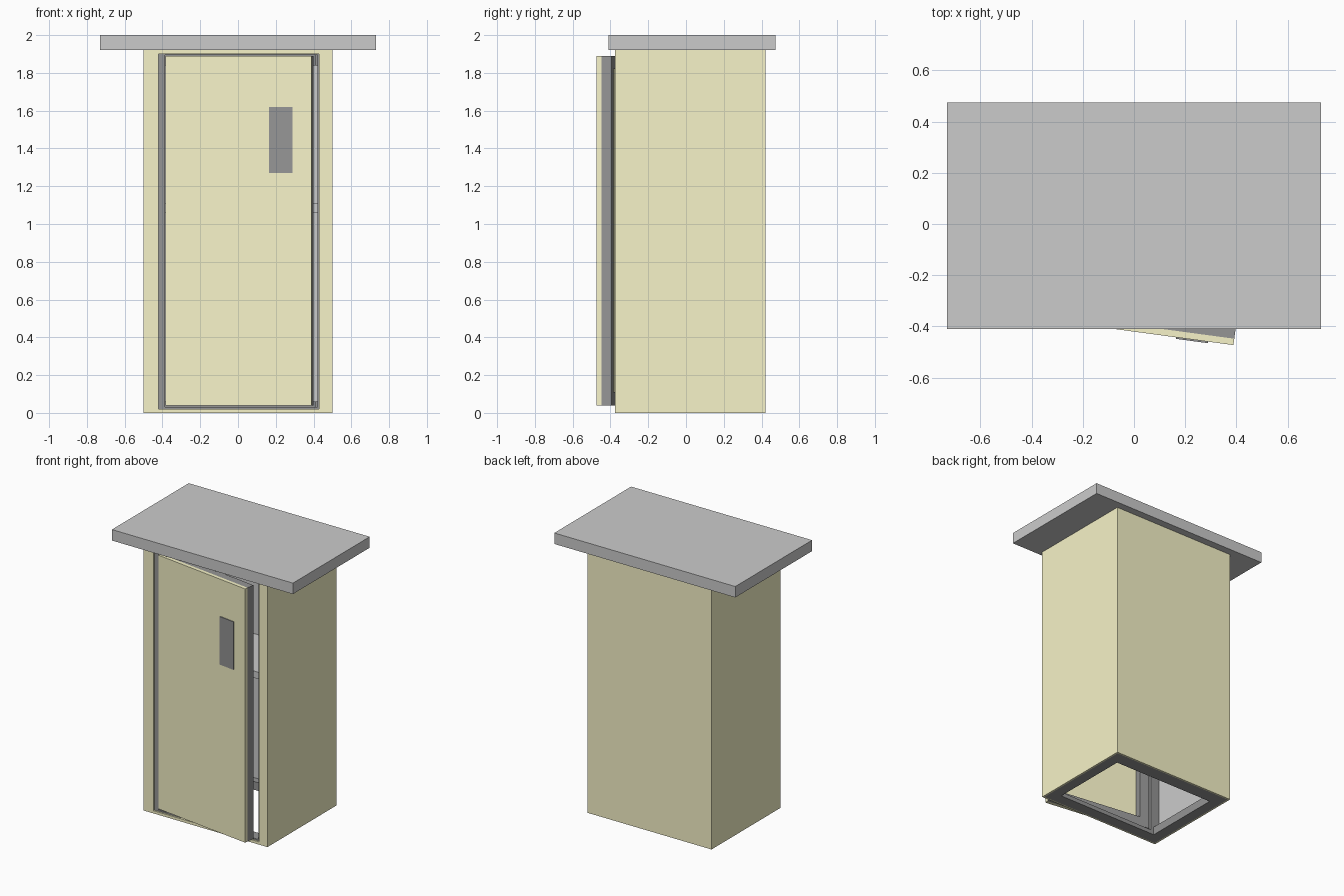
import bpy, bmesh, math
from mathutils import Matrix, Vector

if "Cube" in bpy.data.objects:
    bpy.data.objects.remove(bpy.data.objects["Cube"])


def material(name, rgb):
    m = bpy.data.materials.new(name)
    m.diffuse_color = (*rgb, 1)
    m.use_nodes = True
    m.node_tree.nodes["Principled BSDF"].inputs["Base Color"].default_value = m.diffuse_color
    return m


BEIGE = material("beige_paint", (0.93, 0.9, 0.58))
DARK = material("dark_grey", (0.3, 0.3, 0.3))


def boxes(name, mat, spans, matrix=None):
    """One object made of boxes given as (x0, x1, y0, y1, z0, z1)."""
    bm = bmesh.new()
    for x0, x1, y0, y1, z0, z1 in spans:
        lo, hi = Vector((x0, y0, z0)), Vector((x1, y1, z1))
        bmesh.ops.create_cube(bm, size=1, matrix=Matrix.Translation((lo + hi) / 2)
                              @ Matrix.Diagonal((*(hi - lo), 1)))
    mesh = bpy.data.meshes.new(name)
    bm.to_mesh(mesh)
    bm.free()
    ob = bpy.data.objects.new(name, mesh)
    if mat:
        mesh.materials.append(mat)
    if matrix:
        ob.matrix_world = matrix
    bpy.context.collection.objects.link(ob)
    return ob


X, F, B, H = 0.5, -0.375, 0.42, 1.92   # body half width, front, back, height
T = 0.012                              # skin thickness
xi, fi, bi = X - T, F + T, B - T

# Overhanging roof slab
boxes("roof", None, [(-0.73, 0.73, -0.41, 0.475, H, 2.0)])

# Outer skin: sides and back, then the surround of the door opening
boxes("body_skin", BEIGE, [(-X, -xi, F, B, 0, H), (xi, X, F, B, 0, H),
                           (-xi, xi, bi, B, 0, H)])
boxes("front_surround", BEIGE, [(-xi, -0.42, F, fi, 0, H), (0.43, xi, F, fi, 0, H),
                                (-0.42, 0.43, F, fi, 0, 0.02),
                                (-0.42, 0.43, F, fi, 1.9, H)])

# Inner lining of sides and back
boxes("inner_lining", None, [(-xi, -0.455, -0.28, bi, 0.06, 1.84),
                             (0.455, xi, -0.28, bi, 0.06, 1.84),
                             (-0.455, 0.455, 0.36, bi, 0.06, 1.84)])

# Dark door posts and the open frames at floor and ceiling
boxes("door_posts", DARK, [(-xi, -0.387, fi, -0.28, 0, H), (0.42, xi, fi, -0.28, 0, H)])
for name, z0, z1, f0, f1 in (("floor_frame", 0, 0.06, 0, 0.03),
                             ("ceiling_frame", 1.84, H, 1.895, H)):
    boxes(name, DARK, [(-xi, -0.41, -0.28, bi, z0, z1), (0.41, xi, -0.28, bi, z0, z1),
                       (-0.41, 0.41, 0.31, bi, z0, z1),
                       (-0.387, 0.42, fi, -0.28, f0, f1)])

# Shelf inside
boxes("shelf", None, [(-0.455, 0.455, -0.12, 0.36, 1.06, 1.11)])

# Door standing ajar, hinged on the left
ajar = Matrix.Translation((-0.385, -0.368, 0)) @ Matrix.Rotation(math.radians(-7.7), 4, 'Z')
W, Z0, Z1, R = 0.78, 0.04, 1.89, 0.07
boxes("door_panel", BEIGE, [(0, W, 0, 0.025, Z0, Z1)], ajar)
boxes("door_rim", DARK, [(0, R, 0.025, 0.08, Z0, Z1), (W - R, W, 0.025, 0.08, Z0, Z1),
                         (R, W - R, 0.025, 0.08, Z0, Z0 + R),
                         (R, W - R, 0.025, 0.08, Z1 - R, Z1)], ajar)
boxes("door_plate", DARK, [(0.555, 0.68, -0.006, 0.004, 1.27, 1.62)], ajar)
